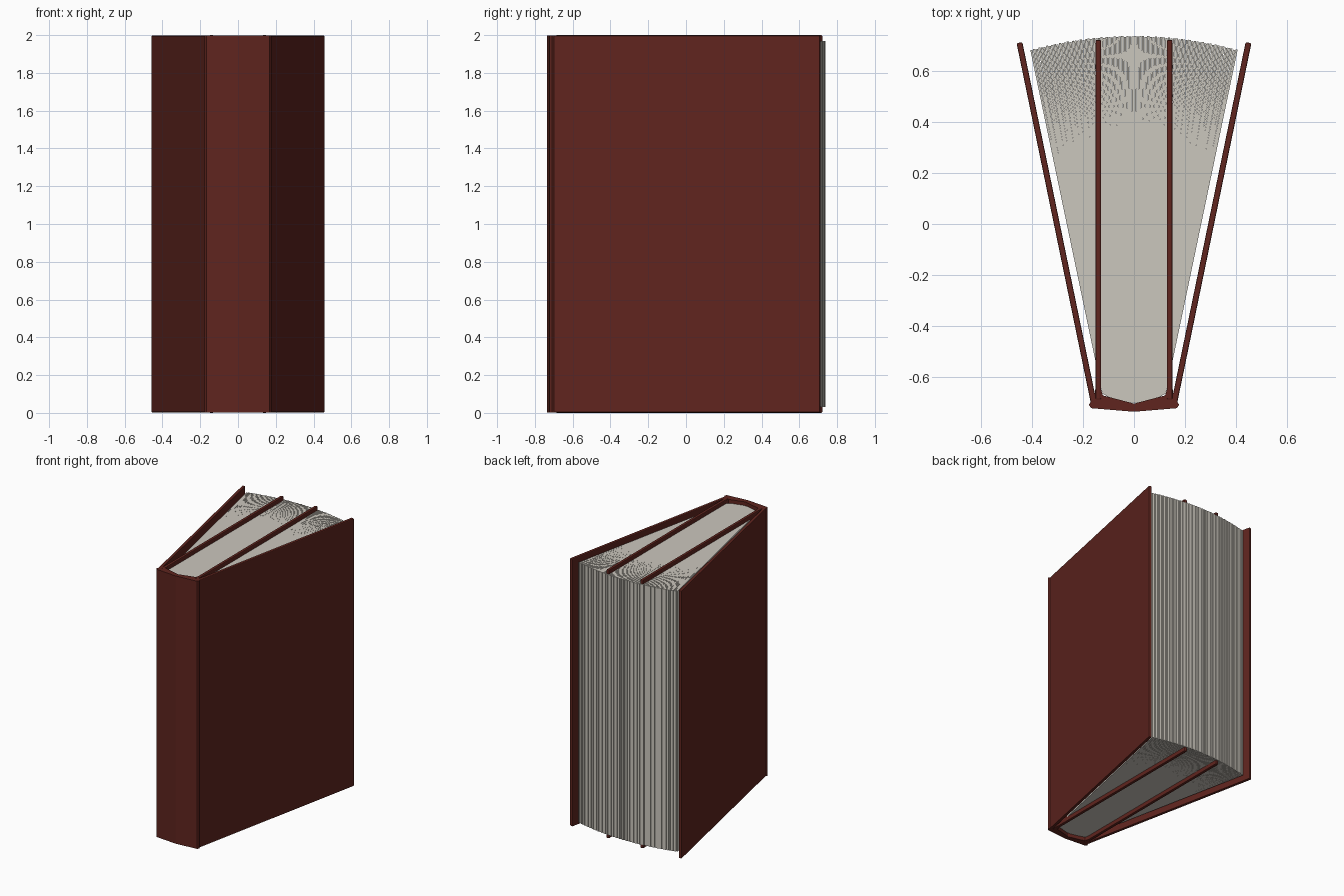
import bpy, bmesh, math
from mathutils import Vector

if "Cube" in bpy.data.objects:
    bpy.data.objects.remove(bpy.data.objects["Cube"])


def material(name, rgb):
    m = bpy.data.materials.new(name)
    m.diffuse_color = (*rgb, 1)
    m.use_nodes = True
    m.node_tree.nodes["Principled BSDF"].inputs["Base Color"].default_value = m.diffuse_color
    return m


LEATHER = material("dark_red_cover", (0.115, 0.018, 0.013))
PAPER = material("paper", (0.60, 0.57, 0.51))


def add_prism(bm, outline, z0, z1):
    """Extrude a closed xy outline from z0 to z1."""
    face = bm.faces.new([bm.verts.new((x, y, z0)) for x, y in outline])
    top = bmesh.ops.extrude_face_region(bm, geom=[face])["geom"]
    for v in top:
        if isinstance(v, bmesh.types.BMVert):
            v.co.z = z1


def slab(a, b, thick):
    """Outline of a straight sheet between two plan points."""
    a, b = Vector(a), Vector(b)
    d = (b - a).normalized()
    n = Vector((d.y, -d.x)) * thick / 2
    return [a - n, a + n, b + n, b - n]


def finish(bm, name, mat, bevel=0):
    bmesh.ops.recalc_face_normals(bm, faces=bm.faces[:])
    me = bpy.data.meshes.new(name)
    bm.to_mesh(me)
    bm.free()
    ob = bpy.data.objects.new(name, me)
    bpy.context.collection.objects.link(ob)
    me.materials.append(mat)
    if bevel:
        mod = ob.modifiers.new("soft_edges", "BEVEL")
        mod.width = bevel
        mod.segments = 2
        mod.limit_method = "ANGLE"
        mod.angle_limit = math.radians(50)
    return ob


def mirrored(half):
    """Complete a right-hand plan outline with its left-hand mirror."""
    return half + [(-x, y) for x, y in reversed(half) if x > 0]


# Opened outer covers and upright inner boards, on both sides
for side, label in ((1, "right"), (-1, "left")):
    bm = bmesh.new()
    add_prism(bm, slab((side * 0.158, -0.70), (side * 0.449, 0.711), 0.023), 0.003, 1.997)
    finish(bm, "outer_cover_" + label, LEATHER, 0.005)

    bm = bmesh.new()
    add_prism(bm, slab((side * 0.140, -0.69), (side * 0.140, 0.722), 0.023), 0, 2)
    finish(bm, "inner_board_" + label, LEATHER, 0.006)

# Spine: shallow V at front, flared edges, hollow V inside
bm = bmesh.new()
half = [(0, -0.736), (0.168, -0.722), (0.177, -0.709), (0.155, -0.672),
        (0.150, -0.635), (0.130, -0.645), (0.122, -0.672), (0, -0.704)]
front, back = half[:-1], half[-1]
outline = half + [(-x, y) for x, y in reversed(half[1:-1])]
add_prism(bm, outline, 0.003, 1.997)
finish(bm, "spine", LEATHER)

# Fanned pages
PAGES = 80
bm = bmesh.new()
for i in range(PAGES):
    t = 2 * i / (PAGES - 1) - 1
    jitter = 0.002 * math.sin(i * 2.4)
    base = (0.120 * t, -0.700 + 0.035 * t * t)
    tip = (0.402 * t, 0.736 - 0.054 * t * t + jitter)
    add_prism(bm, slab(base, tip, 0.0085), 0.03, 1.97)
finish(bm, "pages", PAPER)
